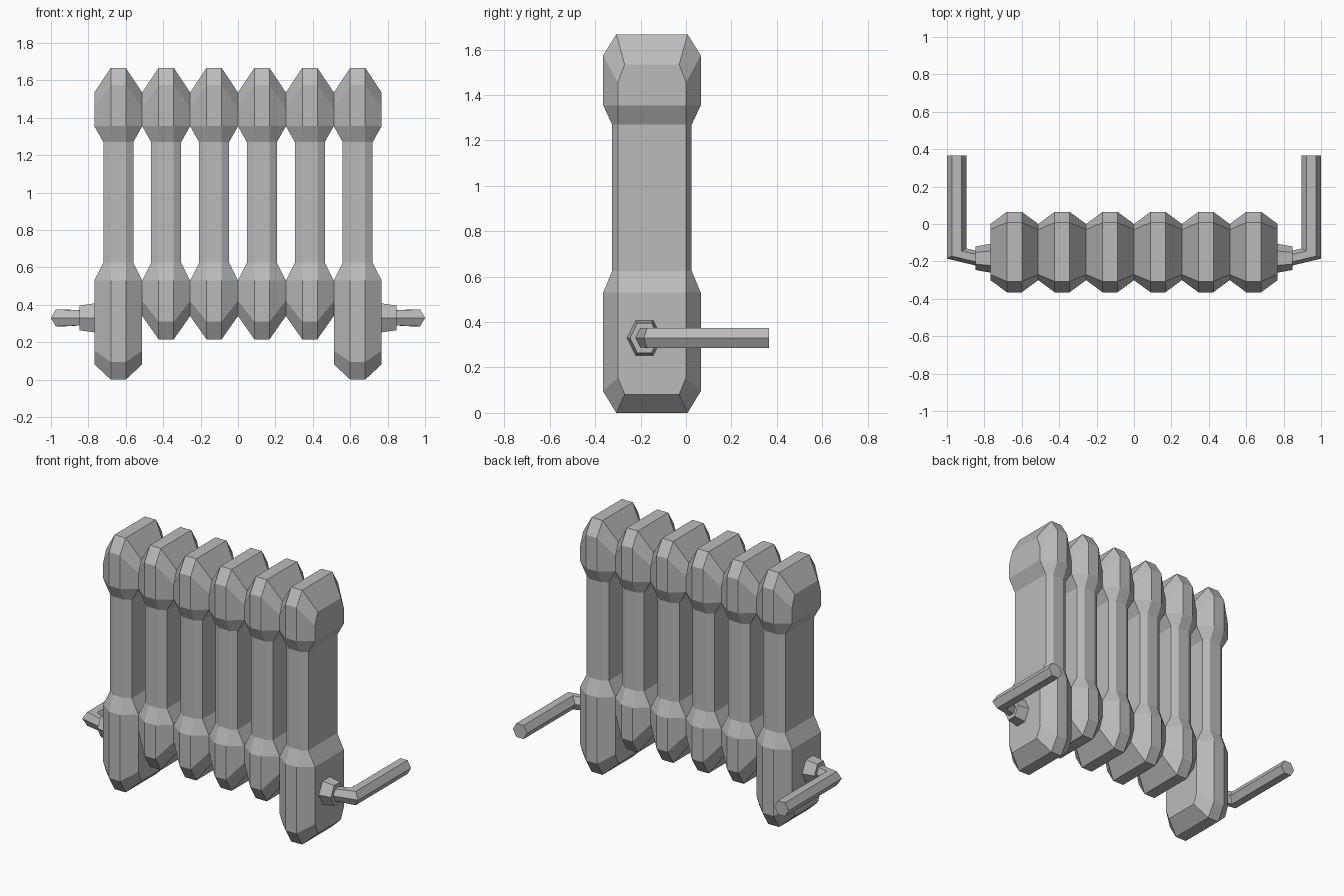
import bpy
from math import cos, sin, radians

cube = bpy.data.objects.get("Cube")
if cube:
    bpy.data.objects.remove(cube, do_unlink=True)

iron = bpy.data.materials.new("grey iron")
iron.use_nodes = True
iron.diffuse_color = (0.5, 0.5, 0.5, 1)
iron.node_tree.nodes["Principled BSDF"].inputs["Base Color"].default_value = (0.5, 0.5, 0.5, 1)


def loft(name, rings, end_caps):
    """Skin a list of equal rings; end_caps lists index loops used to close each end."""
    n = len(rings[0])
    verts = [p for ring in rings for p in ring]
    faces = [(r * n + i, r * n + (i + 1) % n, (r + 1) * n + (i + 1) % n, (r + 1) * n + i)
             for r in range(len(rings) - 1) for i in range(n)]
    last = (len(rings) - 1) * n
    for loop in end_caps:
        faces.append(tuple(reversed(loop)))
        faces.append(tuple(last + i for i in loop))
    mesh = bpy.data.meshes.new(name)
    mesh.from_pydata(verts, [], faces)
    mesh.materials.append(iron)
    obj = bpy.data.objects.new(name, mesh)
    bpy.context.collection.objects.link(obj)
    return obj


# Radiator sections: octagonal columns with wide, bevelled heads and feet
FLAT = 0.04      # half width of the front face
WIDE = 0.128     # half width of head and foot
MID_Y = -0.15


def octagon(x, half_x, half_y, side_y, front_z, side_z):
    quarter = [(half_x, -side_y, side_z), (half_x, side_y, side_z),
               (FLAT, half_y, front_z), (-FLAT, half_y, front_z)]
    ring = quarter + [(-a, -b, c) for a, b, c in quarter]
    return [(x + a, MID_Y + b, c) for a, b, c in ring]


def section(name, x, foot):
    bottom, edge, side, corner = foot
    rings = [
        octagon(x, WIDE, 0.157, 0.12, bottom, side),
        octagon(x, WIDE, 0.215, 0.15, edge, corner),
        octagon(x, WIDE, 0.215, 0.15, 0.53, 0.53),
        octagon(x, 0.08, 0.175, 0.15, 0.625, 0.625),
        octagon(x, 0.08, 0.175, 0.15, 1.27, 1.27),
        octagon(x, WIDE, 0.215, 0.15, 1.355, 1.355),
        octagon(x, WIDE, 0.215, 0.15, 1.575, 1.455),
        octagon(x, WIDE, 0.157, 0.12, 1.667, 1.535),
    ]
    # flat ridge with a sloping face on either side
    loft(name, rings, [(2, 3, 6, 7), (0, 1, 2, 7), (3, 4, 5, 6)])


LONG_FOOT = (0, 0.095, 0.082, 0.155)
SHORT_FOOT = (0.215, 0.31, 0.34, 0.42)
for i in range(6):
    end = i in (0, 5)
    section("end_section" if end else "middle_section", (i - 2.5) * 2 * WIDE,
            LONG_FOOT if end else SHORT_FOOT)


# Valve nuts and bent hexagonal pipes on both ends
def hexagon(x, y, dx, dy, height):
    ring = []
    for k in range(6):
        a = radians(60 * k)
        ring.append((x + dx * cos(a), y + dy * cos(a), 0.33 + height * sin(a) / sin(radians(60))))
    return ring


def mirrored(ring, side):
    return [(side * x, y, z) for x, y, z in ring]


nut = [hexagon(0.75, -0.183, 0, 0.08, 0.08), hexagon(0.847, -0.183, 0, 0.063, 0.066)]
pipe = [hexagon(0.83, -0.186, 0, 0.04, 0.04),
        hexagon(0.948, -0.158, 0.052, -0.027, 0.045),
        hexagon(0.948, 0.365, 0.052, 0, 0.045)]
# the first pipe ring must wind the same way as the others
pipe[0] = hexagon(0.83, -0.186, 0, -0.04, 0.04)

for side, word in ((1, "left"), (-1, "right")):
    for part, rings in (("valve_nut", nut), ("pipe", pipe)):
        obj = loft(f"{word}_{part}", [mirrored(r, side) for r in rings], [tuple(range(6))])
        # make outward normals consistent
        bpy.context.view_layer.objects.active = obj
        bpy.ops.object.select_all(action='DESELECT')
        obj.select_set(True)
        bpy.ops.object.mode_set(mode='EDIT')
        bpy.ops.mesh.select_all(action='SELECT')
        bpy.ops.mesh.normals_make_consistent(inside=False)
        bpy.ops.object.mode_set(mode='OBJECT')
